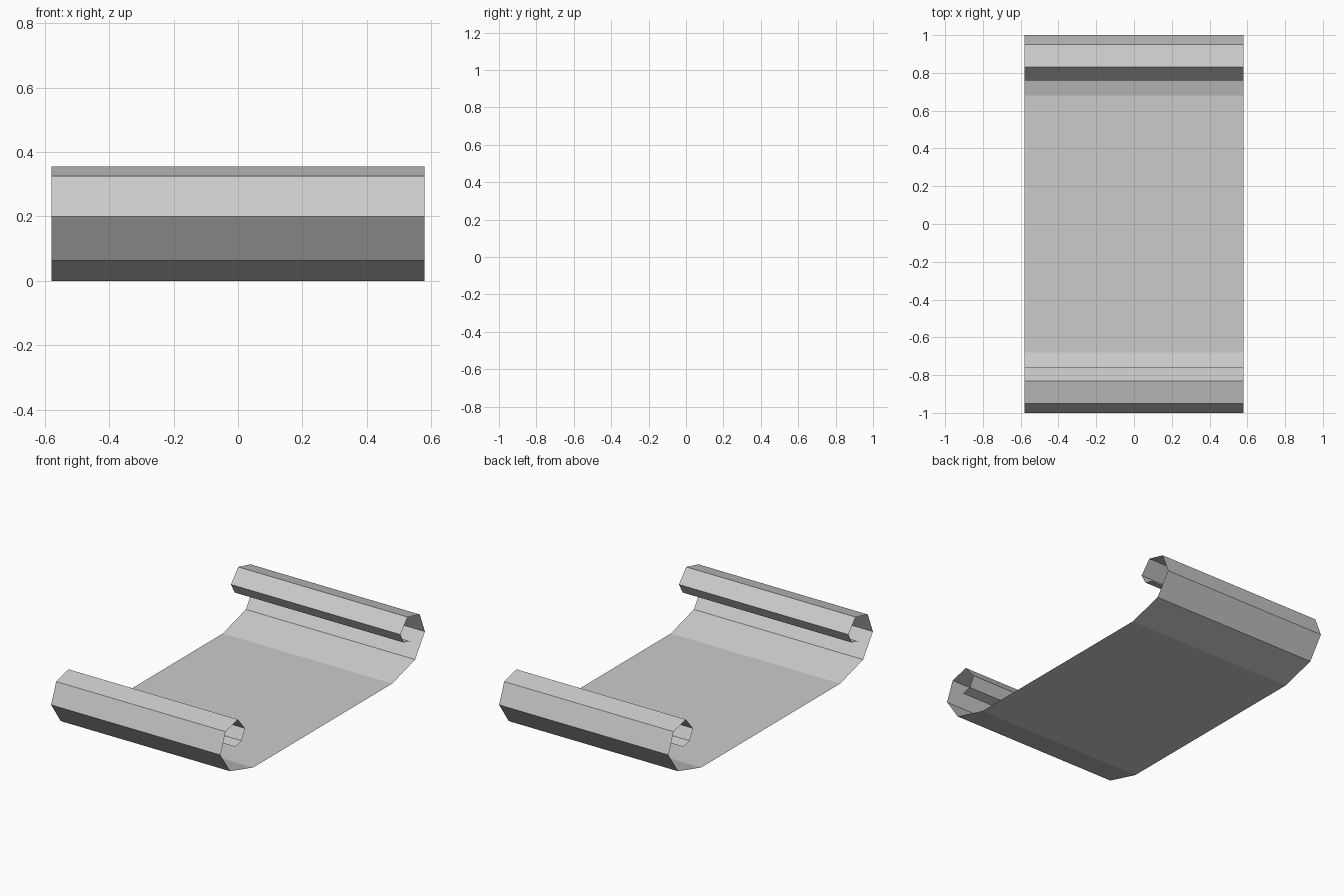
import bpy
import bmesh

if "Cube" in bpy.data.objects:
    bpy.data.objects.remove(bpy.data.objects["Cube"])

HALF_WIDTH = 0.58

# Half of the side profile (y, z): flat bed, then the curled end
curl = [(0.68, 0.0), (0.905, 0.063), (1.0, 0.20), (0.95, 0.325),
        (0.83, 0.355), (0.76, 0.273), (0.795, 0.21), (0.855, 0.195)]

# Mirror it for the front end so the profile runs from curl to curl
profile = [(-y, z) for y, z in reversed(curl)] + curl

# Single-skin sheet swept across the width
bm = bmesh.new()
left = [bm.verts.new((-HALF_WIDTH, y, z)) for y, z in profile]
right = [bm.verts.new((HALF_WIDTH, y, z)) for y, z in profile]
for i in range(len(profile) - 1):
    bm.faces.new((left[i], right[i], right[i + 1], left[i + 1]))

mesh = bpy.data.meshes.new("scroll_sheet")
bm.to_mesh(mesh)
bm.free()
sheet = bpy.data.objects.new("scroll_sheet", mesh)
bpy.context.collection.objects.link(sheet)
